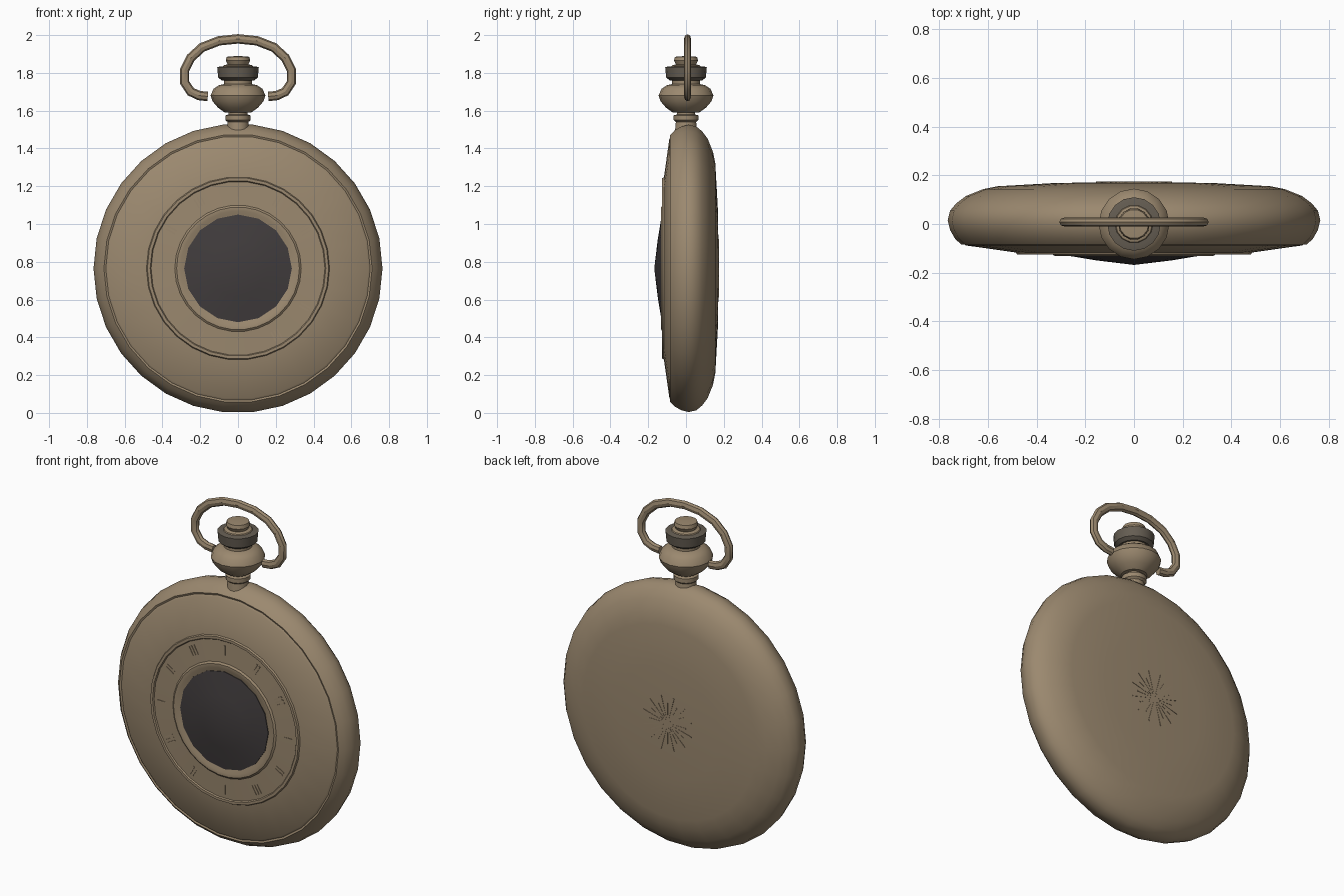
import bpy, bmesh, math
from mathutils import Matrix, Vector

cube = bpy.data.objects.get("Cube")
if cube:
    bpy.data.objects.remove(cube, do_unlink=True)

CENTRE = Vector((0, 0, 0.765))


def material(name, rgb):
    mat = bpy.data.materials.new(name)
    mat.use_nodes = True
    mat.diffuse_color = (*rgb, 1)
    mat.node_tree.nodes["Principled BSDF"].inputs["Base Color"].default_value = (*rgb, 1)
    return mat


BRASS = material("aged brass", (0.33, 0.25, 0.16))
DARK_BRASS = material("dark brass", (0.13, 0.11, 0.085))
GLASS = material("dark glass", (0.053, 0.046, 0.047))


def finish(name, bm, mat, smooth_angle=35):
    bmesh.ops.recalc_face_normals(bm, faces=bm.faces)
    mesh = bpy.data.meshes.new(name)
    bm.to_mesh(mesh)
    bm.free()
    mesh.materials.append(mat)
    mesh.shade_smooth()
    mesh.set_sharp_from_angle(angle=math.radians(smooth_angle))
    obj = bpy.data.objects.new(name, mesh)
    bpy.context.collection.objects.link(obj)
    return obj


def lathe(name, profile, mat, sides, along_y=False):
    """Spin (radius, height) points about z, or about y through the watch centre."""
    bm = bmesh.new()
    verts = [bm.verts.new((r, 0, h)) for r, h in profile]
    edges = [bm.edges.new(pair) for pair in zip(verts, verts[1:])]
    bmesh.ops.spin(bm, geom=verts + edges, cent=(0, 0, 0), axis=(0, 0, 1),
                   angle=math.tau, steps=sides)
    bmesh.ops.remove_doubles(bm, verts=bm.verts, dist=0.0005)
    if along_y:
        turn = Matrix.Translation(CENTRE) @ Matrix.Rotation(-math.pi / 2, 4, 'X')
        bm.transform(turn)
    return finish(name, bm, mat)


def face_bars(name, bars, y, mat):
    """Thin bars on a disc: (angle, inner radius, outer radius, width, offset)."""
    bm = bmesh.new()
    for angle, inner, outer, width, offset in bars:
        place = (Matrix.Translation(CENTRE + Vector((0, y, 0)))
                 @ Matrix.Rotation(angle, 4, 'Y')
                 @ Matrix.Translation((offset, 0, (inner + outer) / 2))
                 @ Matrix.Diagonal((width, 0.006, outer - inner, 1)))
        bmesh.ops.create_cube(bm, size=1, matrix=place)
    return finish(name, bm, mat)


# Watch case: front cover with raised rings, rounded rim, domed back
lathe("case", [
    (0, -0.120), (0.29, -0.124), (0.305, -0.132), (0.325, -0.132), (0.335, -0.124),
    (0.46, -0.119), (0.465, -0.126), (0.48, -0.126), (0.485, -0.117),
    (0.69, -0.088), (0.70, -0.080), (0.71, -0.084), (0.735, -0.060),
    (0.755, -0.025), (0.765, 0.015), (0.755, 0.055), (0.73, 0.085),
    (0.69, 0.115), (0.62, 0.143), (0.56, 0.155), (0.33, 0.168), (0, 0.174),
], BRASS, 30, along_y=True)

# Shallow dark window in the cover
lathe("window_glass", [
    (0.285, -0.115), (0.285, -0.128), (0.15, -0.150), (0, -0.168),
], GLASS, 16, along_y=True)

# Hour marks: groups of one to three strokes around the window
strokes = []
for hour in range(12):
    count = hour % 3 + 1
    for i in range(count):
        strokes.append((hour * math.tau / 12, 0.38, 0.435, 0.008,
                        (i - (count - 1) / 2) * 0.018))
face_bars("hour_marks", strokes, -0.121, BRASS)

# Sunburst on the back
rays = [(i * math.tau / 24, 0.01, 0.16 if i % 2 else 0.12, 0.006, 0) for i in range(24)]
face_bars("back_sunburst", rays, 0.171, BRASS)

# Stem, pendant ball and winding crown
lathe("stem", [(0, 1.49), (0.06, 1.49), (0.055, 1.54), (0.067, 1.55),
               (0.067, 1.575), (0.05, 1.58), (0.05, 1.61), (0, 1.61)], BRASS, 14)
lathe("pendant_ball", [(0, 1.59), (0.07, 1.59), (0.105, 1.615), (0.135, 1.65),
                       (0.145, 1.68), (0.13, 1.715), (0.10, 1.735),
                       (0.075, 1.74), (0.075, 1.765), (0, 1.765)], BRASS, 16)
lathe("crown_band", [(0, 1.76), (0.085, 1.76), (0.105, 1.775),
                     (0.11, 1.83), (0.09, 1.835), (0, 1.835)], DARK_BRASS, 16)
lathe("crown_cap", [(0, 1.825), (0.085, 1.825), (0.075, 1.84), (0.055, 1.845),
                    (0.065, 1.865), (0.06, 1.885), (0, 1.89)], BRASS, 14)

# Bow: flattened bar swept over half the loop, mirrored to the other side
half = [(0.16, 1.675), (0.205, 1.68), (0.25, 1.70), (0.283, 1.75), (0.283, 1.815),
        (0.25, 1.88), (0.19, 1.935), (0.10, 1.97), (0, 1.98)]
path = [Vector((x, 0.008, z)) for x, z in half]
path += [Vector((-p.x, p.y, p.z)) for p in reversed(path[:-1])]
bm = bmesh.new()
rings = []
for i, point in enumerate(path):
    tangent = (path[min(i + 1, len(path) - 1)] - path[max(i - 1, 0)]).normalized()
    across = tangent.cross(Vector((0, 1, 0)))
    ring = []
    for k in range(8):
        a = k * math.tau / 8
        ring.append(bm.verts.new(point + across * math.cos(a) * 0.025
                                 + Vector((0, math.sin(a) * 0.019, 0))))
    rings.append(ring)
for a, b in zip(rings, rings[1:]):
    for k in range(8):
        n = (k + 1) % 8
        bm.faces.new((a[k], a[n], b[n], b[k]))
bm.faces.new(rings[0])
bm.faces.new(rings[-1])
finish("bow", bm, BRASS)
